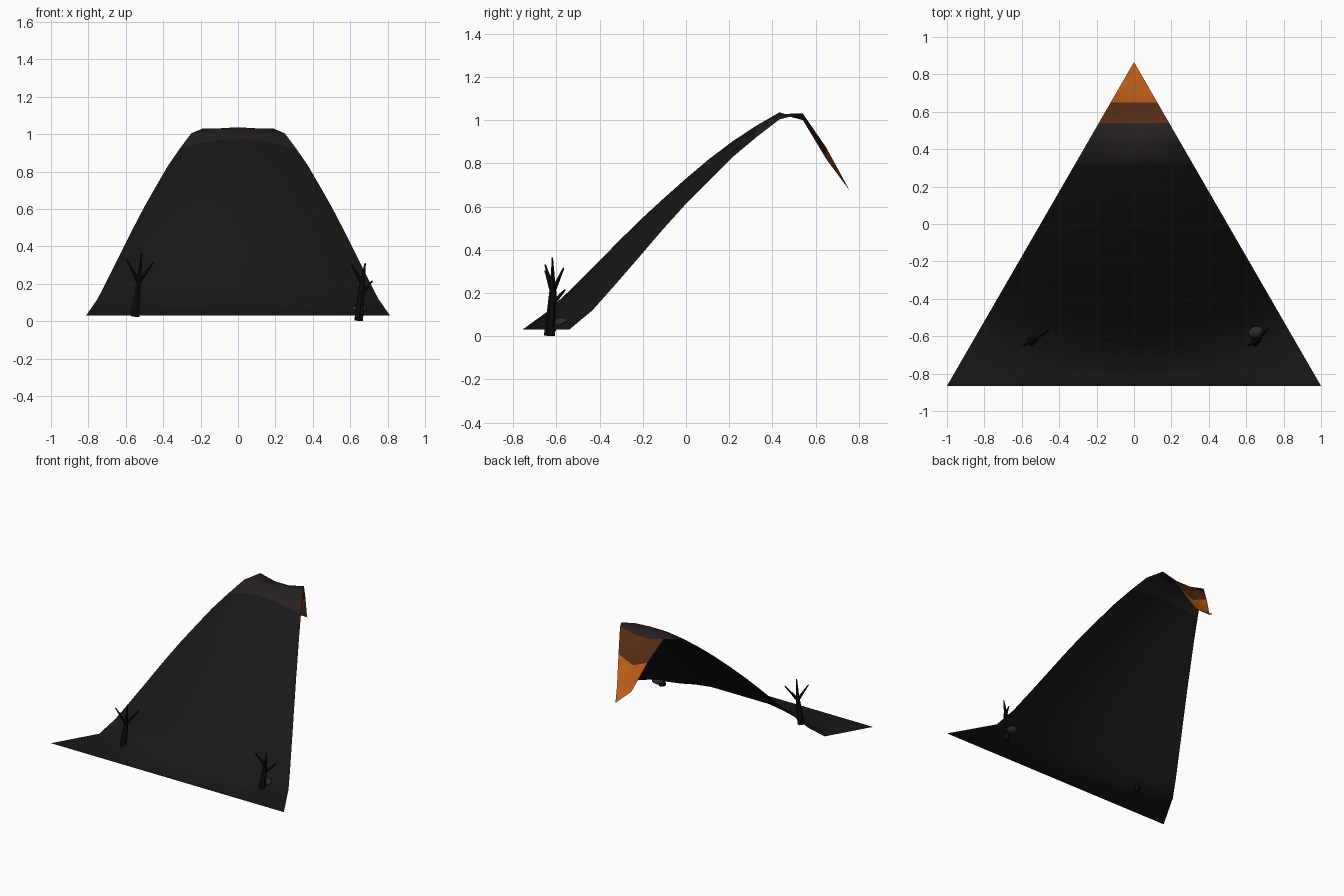
import bpy, bmesh, math, random
from mathutils import Vector

if "Cube" in bpy.data.objects:
    bpy.data.objects.remove(bpy.data.objects["Cube"])

random.seed(3)
N = 16                                  # grid rows in the triangular tile
H = math.sqrt(3)


def material(name, rgb):
    m = bpy.data.materials.new(name)
    m.diffuse_color = (*rgb, 1)
    m.use_nodes = True
    m.node_tree.nodes["Principled BSDF"].inputs["Base Color"].default_value = m.diffuse_color
    return m


ash = material("ash", (0.010, 0.009, 0.008))
rim = material("rim_ash", (0.018, 0.015, 0.014))
scorched = material("scorched", (0.09, 0.025, 0.008))
lava = material("lava", (0.50, 0.11, 0.01))
bark = material("bark", (0.004, 0.004, 0.004))
stone = material("stone", (0.03, 0.026, 0.023))


def finish(name, bm, mats, smooth=False):
    me = bpy.data.meshes.new(name)
    bm.to_mesh(me)
    bm.free()
    for m in mats:
        me.materials.append(m)
    for p in me.polygons:
        p.use_smooth = smooth
    ob = bpy.data.objects.new(name, me)
    bpy.context.collection.objects.link(ob)
    return ob


# Volcano height by distance from the crater centre (the tile's back corner)
PROFILE = [(0, .61), (.125, .674), (.2165, .82), (.25, .873), (.33, 1.0),
           (.377, 1.032), (.436, 1.037), (.5, 1.004), (.626, .92), (.75, .83),
           (.866, .73), (1.0, .613), (1.17, .45), (1.3, .315), (1.5, .12),
           (1.62, .03), (3, .03)]


def height(r):
    for (r0, z0), (r1, z1) in zip(PROFILE, PROFILE[1:]):
        if r <= r1:
            return z0 + (z1 - z0) * (r - r0) / (r1 - r0)


# Triangular slice of the volcano slope
bm = bmesh.new()
rows = []
for k in range(N + 1):
    row = []
    for j in range(k + 1):
        x, d = (j - k / 2) * 2 / N, k * H / N
        row.append(bm.verts.new((x, H / 2 - d, height(math.hypot(x, d)))))
    rows.append(row)
for k in range(N):
    a, b = rows[k], rows[k + 1]
    mat = 3 if k < 2 else 2 if k == 2 else 1 if k < 5 else 0
    for j in range(k + 1):
        bm.faces.new((a[j], b[j], b[j + 1])).material_index = mat
        if j < k:
            bm.faces.new((a[j], b[j + 1], a[j + 1])).material_index = mat
finish("volcano_slope", bm, [ash, rim, scorched, lava], True)


def limb(bm, p, q, r0, r1, sides=6):
    """Tapered cylinder from p to q."""
    p, q = Vector(p), Vector(q)
    d = q - p
    new = bmesh.ops.create_cone(bm, cap_ends=True, segments=sides, radius1=r0,
                                radius2=r1, depth=d.length)["verts"]
    bmesh.ops.rotate(bm, verts=new, matrix=d.to_track_quat('Z', 'Y').to_matrix())
    bmesh.ops.translate(bm, verts=new, vec=(p + q) / 2)


def dead_tree(name, base, fork, twigs):
    bm = bmesh.new()
    limb(bm, base, fork, .026, .015)
    for start, tip in twigs:
        limb(bm, start, tip, .013, .004, 5)
    finish(name, bm, [bark])


# Dead trees
f1 = (-.53, -.615, .21)
dead_tree("dead_tree_left", (-.55, -.627, .025), f1,
          [(f1, (-.595, -.652, .33)), (f1, (-.515, -.62, .365)),
           (f1, (-.452, -.567, .315))])
f2 = (.665, -.618, .205)
dead_tree("dead_tree_right", (.645, -.632, .003), f2,
          [(f2, (.607, -.652, .303)), (f2, (.68, -.622, .31)),
           ((.66, -.62, .15), (.718, -.56, .215))])

# Boulder half sunk beside the right tree
bm = bmesh.new()
bmesh.ops.create_icosphere(bm, subdivisions=2, radius=1)
for v in bm.verts:
    v.co *= random.uniform(.92, 1.04)
    v.co = Vector((v.co.x * .043, v.co.y * .038, v.co.z * .026))
    v.co += Vector((.648, -.575, .062))
finish("boulder", bm, [stone], True)
